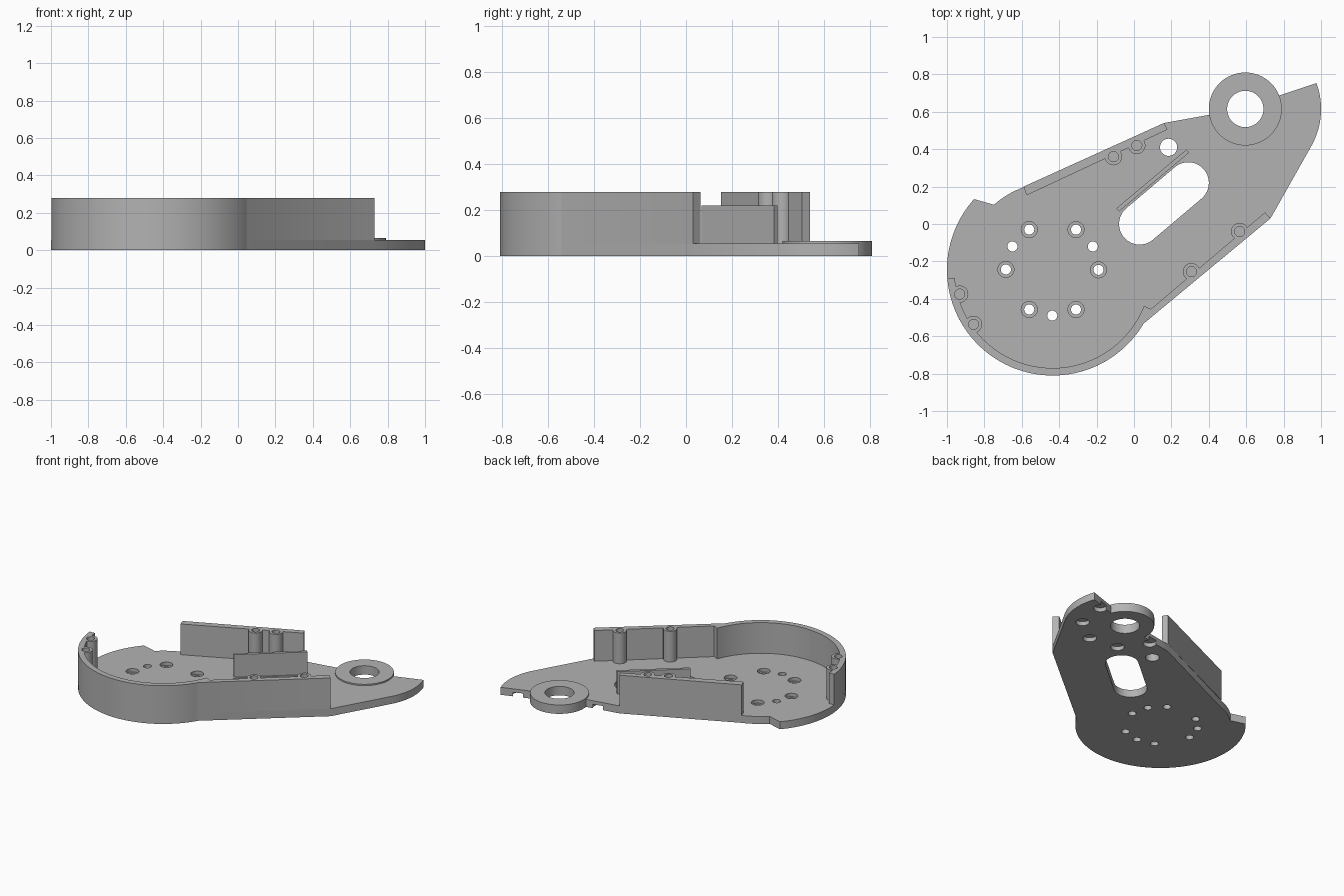
import bpy, bmesh
from math import radians, cos, sin

if "Cube" in bpy.data.objects:
    bpy.data.objects.remove(bpy.data.objects["Cube"])

grey = bpy.data.materials.new("plain_grey")
grey.use_nodes = True
tone = (0.45, 0.45, 0.45, 1)
grey.diffuse_color = tone
grey.node_tree.nodes["Principled BSDF"].inputs["Base Color"].default_value = tone

PLATE, HUB_TOP, WALL_TOP = 0.055, 0.065, 0.28
DRUM, HUB = (-0.435, -0.245), (0.595, 0.615)


def arc(c, r, a, b, n=48):
    """Points along an arc from angle a to b, in degrees."""
    angles = [radians(a + (b - a) * i / n) for i in range(n + 1)]
    return [(c[0] + r * cos(t), c[1] + r * sin(t)) for t in angles]


def circle(c, r, n=40):
    return arc(c, r, 0, 360, n)[:-1]


def prism(name, outlines, z0, z1):
    """Extrude one or more closed outlines between two heights."""
    bm = bmesh.new()
    for pts in outlines:
        face = bm.faces.new([bm.verts.new((x, y, z0)) for x, y in pts])
        top = bmesh.ops.extrude_face_region(bm, geom=[face])["geom"]
        bmesh.ops.translate(bm, vec=(0, 0, z1 - z0),
                            verts=[v for v in top if isinstance(v, bmesh.types.BMVert)])
    bmesh.ops.recalc_face_normals(bm, faces=bm.faces)
    mesh = bpy.data.meshes.new(name)
    bm.to_mesh(mesh)
    bm.free()
    mesh.materials.append(grey)
    obj = bpy.data.objects.new(name, mesh)
    bpy.context.collection.objects.link(obj)
    return obj


def combine(target, outlines, z0, z1, operation="DIFFERENCE"):
    """Cut or add extruded outlines, then discard the helper."""
    tool = prism("helper", outlines, z0, z1)
    tool.hide_render = True
    mod = target.modifiers.new("combine", "BOOLEAN")
    mod.object, mod.operation, mod.solver = tool, operation, "EXACT"
    bpy.context.view_layer.objects.active = target
    bpy.ops.object.modifier_apply(modifier=mod.name)
    bpy.data.objects.remove(tool)


# Base plate
outline = arc(DRUM, 0.565, 329.4, 138, 96)
outline += arc(DRUM, 0.468, 132, 108.5, 12)
outline += [(0.16, 0.54), (0.41, 0.585), (0.595, 0.6), (0.785, 0.69)]
outline += arc(HUB, 0.405, 20, -29, 24)
outline += [(0.73, 0.03)]
plate = prism("base_plate", [outline], 0, PLATE)

# Plate openings: hub seat, slot, and drilled holes
combine(plate, [circle(HUB, 0.194, 64)], -0.1, 0.2)
slot = arc((0.29, 0.22), 0.11, -50, 130, 24) + arc((0.03, 0), 0.11, 130, 310, 24)
screws = [(-0.56, -0.03), (-0.31, -0.03), (-0.685, -0.243),
          (-0.19, -0.245), (-0.56, -0.457), (-0.31, -0.457)]
pins = [(-0.65, -0.12), (-0.22, -0.12), (-0.437, -0.49)]
through = [slot, circle((0.185, 0.41), 0.046)]
through += [circle(p, 0.027, 24) for p in screws + pins]
combine(plate, through, -0.1, 0.2)
combine(plate, [circle(p, 0.043, 32) for p in screws], 0.03, 0.2)

# Shallow detents under the plate, around the hub
detents = [circle(arc(HUB, 0.285, a, a, 1)[0], 0.045, 24) for a in range(15, 375, 45)]
combine(plate, detents, -0.1, 0.03)

# Pivot hub
hub = prism("pivot_hub", [circle(HUB, 0.195, 64)], 0, HUB_TOP)
combine(hub, [circle(HUB, 0.097, 64)], -0.1, 0.2)


def wall_with_bosses(name, profile, bosses):
    wall = prism(name, [profile], PLATE, WALL_TOP)
    combine(wall, [circle(p, 0.046, 32) for p in bosses], PLATE, WALL_TOP, "UNION")
    combine(wall, [circle(p, 0.027, 24) for p in bosses], 0.14, 0.4)
    return wall


# Front wall wraps the drum and runs along the straight side
front = arc(DRUM, 0.565, 184.6, 329.4, 72)
front += [(0.73, 0.03), (0.7, 0.062), (0.09, -0.455)]
front += arc(DRUM, 0.525, 338.5, 184.9, 72)
front_wall = wall_with_bosses("front_wall", front, [
    (-0.932, -0.375), (-0.858, -0.537), (0.307, -0.255), (0.565, -0.04)])

# Back wall
back = [(-0.59, 0.2), (-0.575, 0.153), (0.18, 0.505), (0.16, 0.54)]
back_wall = wall_with_bosses("back_wall", back, [(-0.11, 0.36), (0.015, 0.42)])

# Thin rib beside the slot
rib = prism("inner_rib", [[(-0.095, 0.083), (-0.08, 0.067), (0.295, 0.382), (0.28, 0.398)]],
            PLATE, 0.22)

bpy.ops.object.select_all(action="DESELECT")
for part in (plate, hub, front_wall, back_wall, rib):
    part.select_set(True)
bpy.context.view_layer.objects.active = plate
bpy.ops.object.shade_smooth_by_angle(angle=radians(30))
